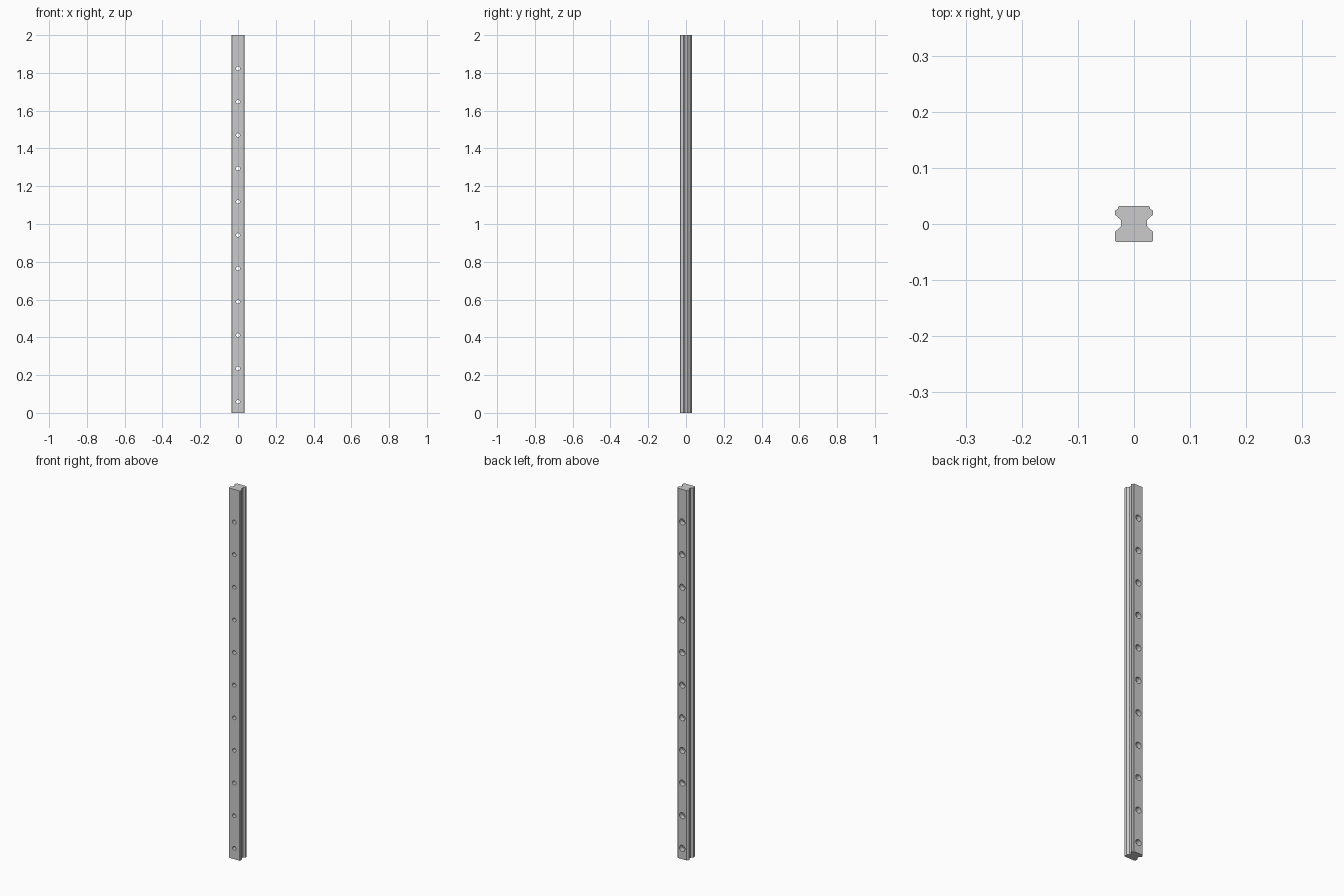
import bpy, bmesh
from math import cos, sin, tau

if "Cube" in bpy.data.objects:
    bpy.data.objects.remove(bpy.data.objects["Cube"])

S = 1 / 340           # profile units to scene units
LENGTH = 680
PITCH, FIRST, COUNT = 60, 20, 11
SIDES = 32


def make_object(name, bm):
    bmesh.ops.recalc_face_normals(bm, faces=bm.faces)
    bmesh.ops.scale(bm, vec=(S, S, S), verts=bm.verts)
    mesh = bpy.data.meshes.new(name)
    bm.to_mesh(mesh)
    bm.free()
    obj = bpy.data.objects.new(name, mesh)
    bpy.context.collection.objects.link(obj)
    return obj


def loft(bm, rings):
    """Join equal point rings into a closed, capped solid."""
    loops = [[bm.verts.new(p) for p in ring] for ring in rings]
    n = len(loops[0])
    for a, b in zip(loops, loops[1:]):
        for i in range(n):
            j = (i + 1) % n
            bm.faces.new((a[i], a[j], b[j], b[i]))
    bm.faces.new(loops[0][::-1])
    bm.faces.new(loops[-1])


# Rail: half cross-section mirrored in x, extruded upward
half = [(10.8, -11), (11.5, -10.3), (11.5, -4.8), (8, -1.4), (8, 2.4),
        (11.5, 5.7), (11.5, 7.9), (10.8, 8.6), (9.7, 9.1), (9.7, 10.2), (8.9, 11)]
profile = half + [(-x, y) for x, y in reversed(half)]
bm = bmesh.new()
loft(bm, [[(x, y, z) for x, y in profile] for z in (0, LENGTH)])
rail = make_object("guide_rail", bm)

# Counterbored screw holes: narrow at the front, wide at the back
bm = bmesh.new()
for k in range(COUNT):
    zc = FIRST + PITCH * k
    loft(bm, [[(r * cos(tau * i / SIDES), y, zc + r * sin(tau * i / SIDES))
               for i in range(SIDES)]
              for y, r in ((-13, 3.5), (2, 3.5), (2, 5.5), (13, 5.5))])
cutter = make_object("screw_hole_cutter", bm)
cutter.hide_render = True

bpy.context.view_layer.objects.active = rail
rail.select_set(True)
mod = rail.modifiers.new("screw_holes", 'BOOLEAN')
mod.operation = 'DIFFERENCE'
mod.solver = 'EXACT'
mod.object = cutter
bpy.ops.object.modifier_apply(modifier=mod.name)
bpy.data.objects.remove(cutter)

# Smooth hole walls, crisp rail edges
bpy.ops.object.shade_smooth_by_angle(angle=0.4)
